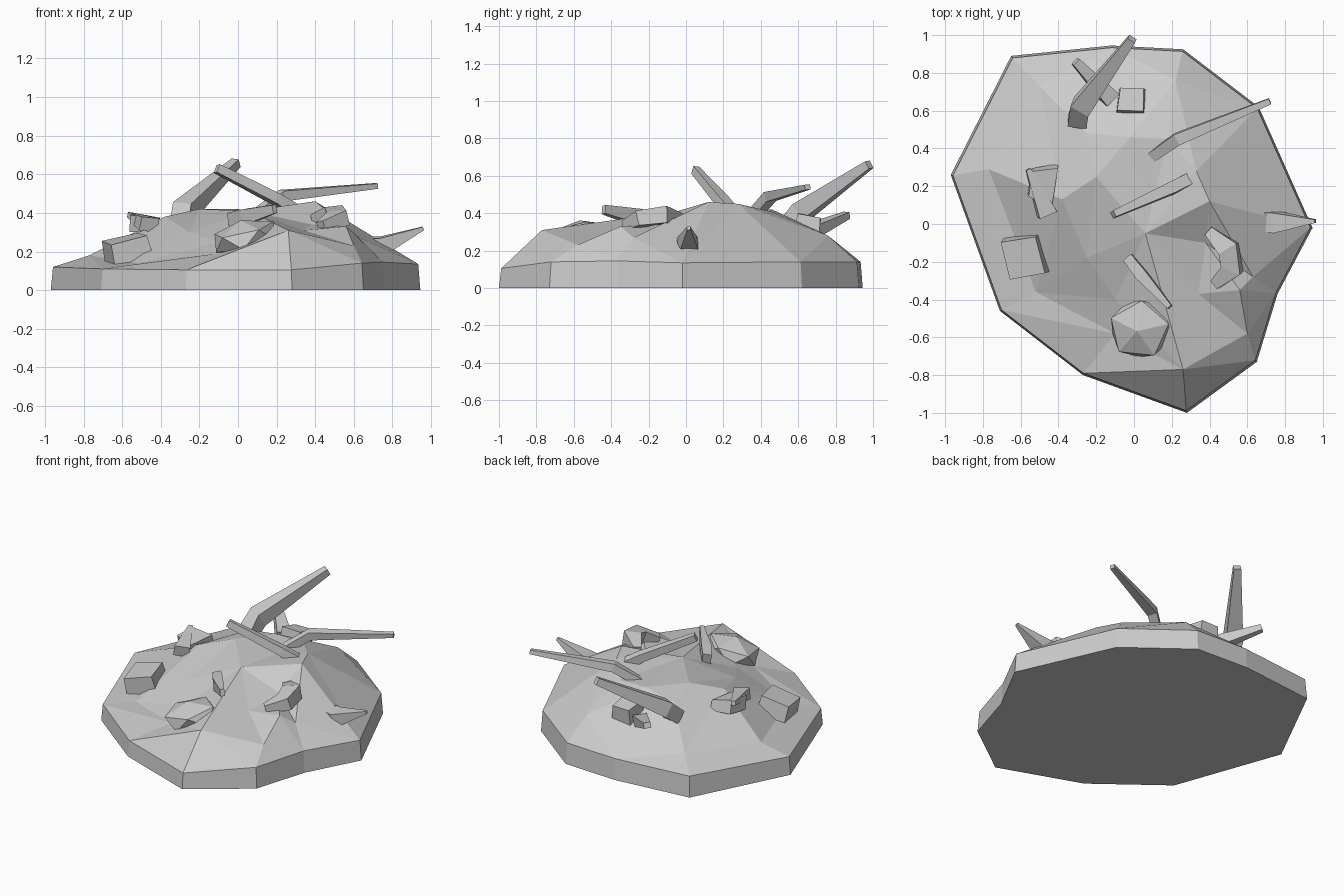
import bpy, bmesh, random
from mathutils import Vector, Euler
from mathutils.geometry import delaunay_2d_cdt

if "Cube" in bpy.data.objects:
    bpy.data.objects.remove(bpy.data.objects["Cube"])


def add_object(name, bm):
    bmesh.ops.recalc_face_normals(bm, faces=bm.faces)
    me = bpy.data.meshes.new(name)
    bm.to_mesh(me)
    bm.free()
    ob = bpy.data.objects.new(name, me)
    bpy.context.collection.objects.link(ob)
    return ob


def stick(name, path, sizes):
    """Tapered faceted branch: one four-sided ring per path point."""
    bm = bmesh.new()
    pts = [Vector(p) for p in path]
    rings = []
    for i, (p, (w, h)) in enumerate(zip(pts, sizes)):
        d = (pts[min(i + 1, len(pts) - 1)] - pts[max(i - 1, 0)]).normalized()
        side = d.cross(Vector((0, 0, 1))).normalized()
        up = side.cross(d)
        ring = [p + side * w * a + up * h * b
                for a, b in ((-.5, -.4), (.4, -.5), (.5, .4), (-.4, .5))]
        rings.append([bm.verts.new(v) for v in ring])
    for a, b in zip(rings, rings[1:]):
        for k in range(4):
            bm.faces.new((a[k], a[(k + 1) % 4], b[(k + 1) % 4], b[k]))
    bm.faces.new(rings[0][::-1])
    bm.faces.new(rings[-1])
    return add_object(name, bm)


def block(name, loc, size, rot, seed):
    """Slightly irregular chunk of stone."""
    rng = random.Random(seed)
    bm = bmesh.new()
    bmesh.ops.create_cube(bm, size=1)
    m = Euler(rot).to_matrix()
    for v in bm.verts:
        c = Vector((v.co.x * size[0], v.co.y * size[1], v.co.z * size[2]))
        c *= rng.uniform(0.88, 1.06) * (0.9 if v.co.z > 0 else 1)
        v.co = m @ c + Vector(loc)
    return add_object(name, bm)


# Mound: rim outline plus scattered height points
rim = [(-.97, .26, .12), (-.71, -.46, .11), (-.27, -.80, .105), (.28, -1, .105),
       (.65, -.73, .14), (.76, -.37, .145), (.945, -.02, .135), (.66, .62, .14),
       (.26, .925, .14), (-.12, .945, .14), (-.65, .89, .14)]
n = len(rim)
inner = [(.26, -.77, .31), (.60, -.58, .23), (.34, -.37, .31), (.56, -.35, .33),
         (.63, -.28, .27), (.38, -.10, .34), (.40, .12, .46), (.33, .28, .45),
         (.18, .45, .41), (.22, .76, .28), (-.02, .46, .42), (-.25, .48, .38),
         (-.50, .73, .20), (-.77, .29, .18), (-.38, .13, .38), (-.20, .25, .42),
         (.06, -.05, .41), (-.25, -.18, .30), (-.52, -.36, .14), (-.10, -.40, .25),
         (-.10, -.58, .19)]
top = [(x * .988, y * .988, z) for x, y, z in rim] + inner
creases = [(n + 6, 6), (n + 7, 6), (n + 12, n + 13), (n + 9, n + 7),
           (n, n + 16), (n, n + 20), (n + 12, n + 14), (n + 20, 1)]
vs, _, fs, orig, _, _ = delaunay_2d_cdt([Vector(p[:2]) for p in top], creases, [list(range(n))], 1, 1e-5)
bm = bmesh.new()
tv, lookup = [], {}
for v, o in zip(vs, orig):
    nv = bm.verts.new((v.x, v.y, top[o[0]][2] if o else .25))
    tv.append(nv)
    for k in o:
        lookup[k] = nv
for f in fs:
    bm.faces.new([tv[i] for i in f])
base = [bm.verts.new((x, y, 0)) for x, y, _ in rim]
for i in range(n):
    j = (i + 1) % n
    bm.faces.new((base[i], base[j], lookup[j], lookup[i]))
bm.faces.new(base[::-1])
add_object("mound", bm)

# Branches poking out of the mound
stick("large_branch", [(-.30, .54, .33), (-.28, .62, .41), (-.01, .98, .66)],
      [(.11, .10), (.12, .11), (.05, .05)])
stick("bent_branch", [(.10, .36, .39), (.23, .45, .49), (.72, .65, .54)],
      [(.06, .06), (.07, .06), (.035, .03)])
stick("leaning_branch", [(.30, .24, .40), (.20, .19, .47), (-.11, .05, .63)],
      [(.07, .08), (.07, .06), (.04, .05)])
stick("side_spike", [(.66, .02, .22), (.75, .01, .23), (.96, .015, .32)],
      [(.10, .12), (.12, .10), (.02, .02)])
stick("back_twig", [(-.12, .66, .30), (-.31, .86, .39)], [(.10, .08), (.05, .04)])
stick("front_twig", [(-.03, -.18, .36), (.04, -.27, .38), (.19, -.44, .42)],
      [(.06, .10), (.07, .09), (.03, .05)])
stick("curved_chunk", [(.40, -.04, .36), (.50, -.13, .39), (.52, -.24, .37), (.43, -.32, .33)],
      [(.06, .08), (.12, .10), (.12, .09), (.06, .06)])

# Stones
block("back_stone", (-.015, .655, .33), (.15, .14, .13), (-.15, 0, -.05), 2)
block("left_stone", (-.575, -.17, .21), (.21, .22, .13), (.1, -.25, .2), 5)
stick("left_shard", [(-.55, .22, .35), (-.42, .20, .34)], [(.15, .10), (.24, .07)])
stick("left_splinter", [(-.46, .05, .34), (-.56, .29, .39)], [(.11, .08), (.03, .03)])

# Front boulder
bm = bmesh.new()
bmesh.ops.create_icosphere(bm, subdivisions=1, radius=1)
m = Euler((.1, -.25, .2)).to_matrix()
for v in bm.verts:
    v.co = m @ Vector((v.co.x * .185, v.co.y * .175, v.co.z * .09)) + Vector((.035, -.555, .275))
add_object("front_boulder", bm)
